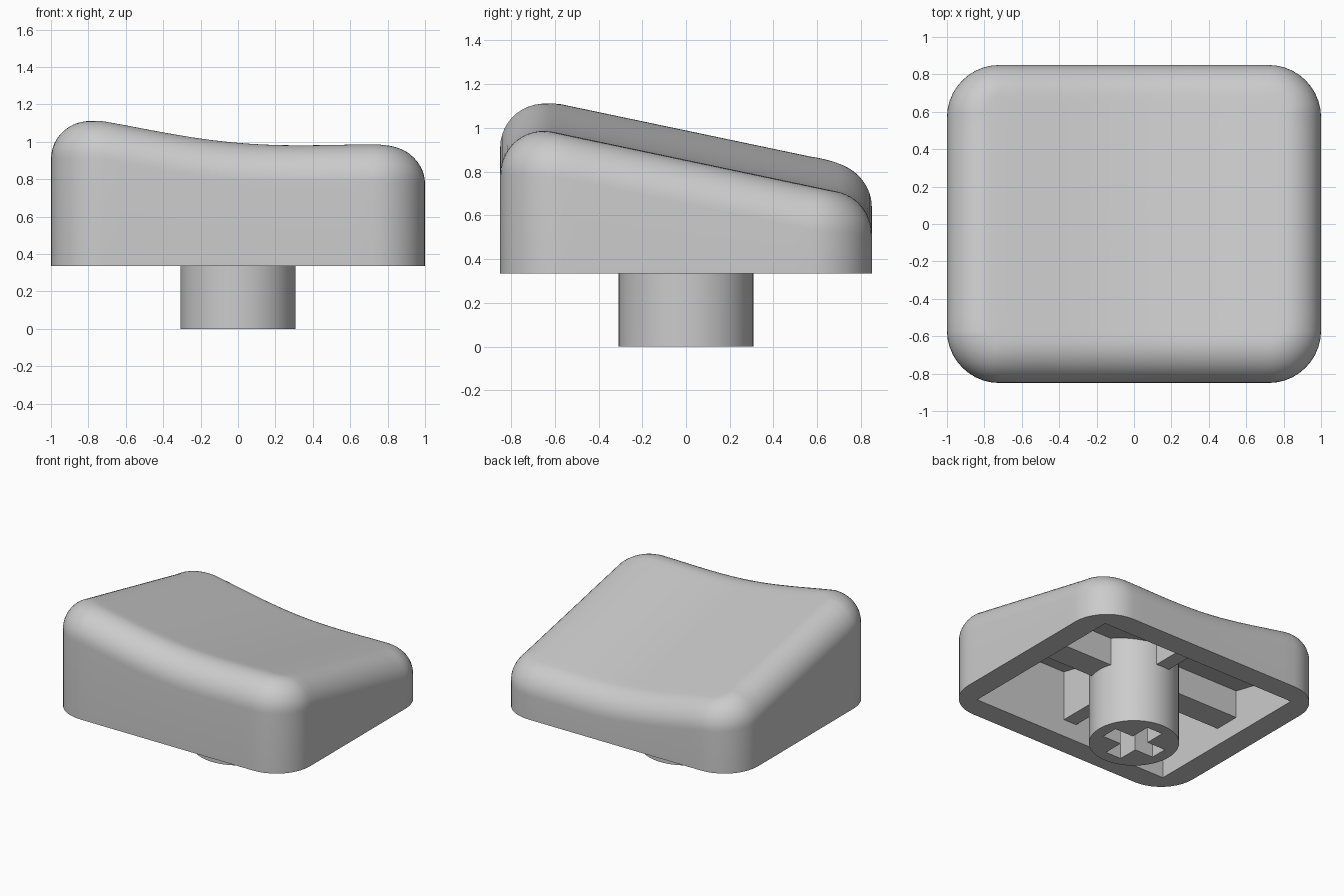
import bpy, bmesh
from math import sin, cos, pi, sqrt, atan2
from mathutils import Vector

if "Cube" in bpy.data.objects:
    bpy.data.objects.remove(bpy.data.objects["Cube"], do_unlink=True)

HALF_X, HALF_Y, CORNER, FILLET = 1.0, 0.85, 0.28, 0.2
IN_X, IN_Y, RIM, RIB = 0.828, 0.68, 0.335, 0.465

grey = bpy.data.materials.new("plastic grey")
grey.use_nodes = True
colour = (0.6, 0.6, 0.6, 1)
grey.diffuse_color = colour
grey.node_tree.nodes["Principled BSDF"].inputs["Base Color"].default_value = colour


def top(x, y):
    """Sloping dished top surface."""
    return 1.003 - 0.086 * x + 0.15 * x**2 - 0.09 * x**4 - 0.21 * (y + 0.67)


def ceiling(y):
    return 0.695 - 0.215 * y


def ring(bm, points):
    return [bm.verts.new(p) for p in points]


def skin(bm, a, b):
    n = len(a)
    return [bm.faces.new((a[i], a[(i + 1) % n], b[(i + 1) % n], b[i])) for i in range(n)]


def fill_between(bm, *rings):
    edges = []
    for r in rings:
        for i, v in enumerate(r):
            pair = (v, r[(i + 1) % len(r)])
            edges.append(bm.edges.get(pair) or bm.edges.new(pair))
    bmesh.ops.triangle_fill(bm, use_beauty=True, use_dissolve=False, edges=edges)


def finish(bm, name):
    bmesh.ops.recalc_face_normals(bm, faces=bm.faces[:])
    mesh = bpy.data.meshes.new(name)
    bm.to_mesh(mesh)
    bm.free()
    mesh.materials.append(grey)
    obj = bpy.data.objects.new(name, mesh)
    bpy.context.collection.objects.link(obj)
    bpy.ops.object.select_all(action='DESELECT')
    bpy.context.view_layer.objects.active = obj
    obj.select_set(True)
    bpy.ops.object.shade_smooth_by_angle(angle=pi / 6)
    return obj


def outline(arc=10, side=15):
    """Rounded rectangle as (point, outward normal) pairs."""
    result = []
    for k, (sx, sy) in enumerate(((1, 1), (-1, 1), (-1, -1), (1, -1))):
        centre = Vector((sx * (HALF_X - CORNER), sy * (HALF_Y - CORNER)))
        for i in range(arc + 1):
            a = (k + i / arc) * pi / 2
            n = Vector((cos(a), sin(a)))
            result.append((centre + n * CORNER, n))
        start = result[-1][0]
        end = Vector((start.x, -start.y)) if k % 2 else Vector((-start.x, start.y))
        for i in range(1, side):
            result.append((start.lerp(end, i / side), n))
    return result


def fillet_point(p, n, t):
    """Point on the rolled edge, from the wall (t=0) to the top (t=1)."""
    q = p - n * FILLET
    e = 0.01
    slope = (top(*(q - n * e)) - top(*(q + n * e))) / (2 * e)
    phi = atan2(1, slope) * t
    base = top(*q) - FILLET * sqrt(1 + slope**2)
    xy = q + n * FILLET * cos(phi)
    return Vector((xy.x, xy.y, base + FILLET * sin(phi)))


# Cap shell: wall, rolled edge, dished top, hollow underside
bm = bmesh.new()
shape = outline()
rim = ring(bm, [(p.x, p.y, RIM) for p, n in shape])
last = rim
for i in range(13):
    new = ring(bm, [fillet_point(p, n, i / 12) for p, n in shape])
    skin(bm, last, new)
    last = new
edge = [v.co.copy() for v in last]
steps = 14
for i in range(1, steps):
    s = 1 - i / steps
    new = ring(bm, [(c.x * s, c.y * s, top(c.x * s, c.y * s)) for c in edge])
    skin(bm, last, new)
    last = new
pole = bm.verts.new((0, 0, top(0, 0)))
for i, v in enumerate(last):
    bm.faces.new((v, last[(i + 1) % len(last)], pole))
corners = [(IN_X, IN_Y), (-IN_X, IN_Y), (-IN_X, -IN_Y), (IN_X, -IN_Y)]
lip = ring(bm, [(x, y, RIM) for x, y in corners])
roof = ring(bm, [(x, y, ceiling(y)) for x, y in corners])
skin(bm, lip, roof)
bm.faces.new(roof)
fill_between(bm, rim, lip)
finish(bm, "cap_shell")

# Stem with a cross-shaped socket
bm = bmesh.new()
R, SEG, L, W = 0.308, 64, 0.22, 0.065
circle = [(R * cos(2 * pi * i / SEG), R * sin(2 * pi * i / SEG)) for i in range(SEG)]
cross = [(L, -W), (L, W), (W, W), (W, L), (-W, L), (-W, W)]
cross += [(-x, -y) for x, y in cross]
foot = ring(bm, [(x, y, 0) for x, y in circle])
head = ring(bm, [(x, y, ceiling(y) + 0.03) for x, y in circle])
skin(bm, foot, head)
bm.faces.new(head)
mouth = ring(bm, [(x, y, 0) for x, y in cross])
depth = ring(bm, [(x, y, RIB) for x, y in cross])
skin(bm, mouth, depth)
bm.faces.new(depth)
fill_between(bm, foot, mouth)
finish(bm, "stem")


# Ribs joining the stem to the walls
def rib(name, x0, x1, y0, y1):
    bm = bmesh.new()
    pts = [(x0, y0), (x1, y0), (x1, y1), (x0, y1)]
    low = ring(bm, [(x, y, RIB) for x, y in pts])
    high = ring(bm, [(x, y, ceiling(y) + 0.02) for x, y in pts])
    skin(bm, low, high)
    bm.faces.new(low)
    bm.faces.new(high)
    finish(bm, name)


for side, s in (("left", 1), ("right", -1)):
    rib(side + "_rib", s * 0.28, s * (IN_X + 0.02), -0.1, 0.1)
for side, s in (("back", 1), ("front", -1)):
    rib(side + "_rib", -0.055, 0.055, s * 0.29, s * (IN_Y + 0.02))
